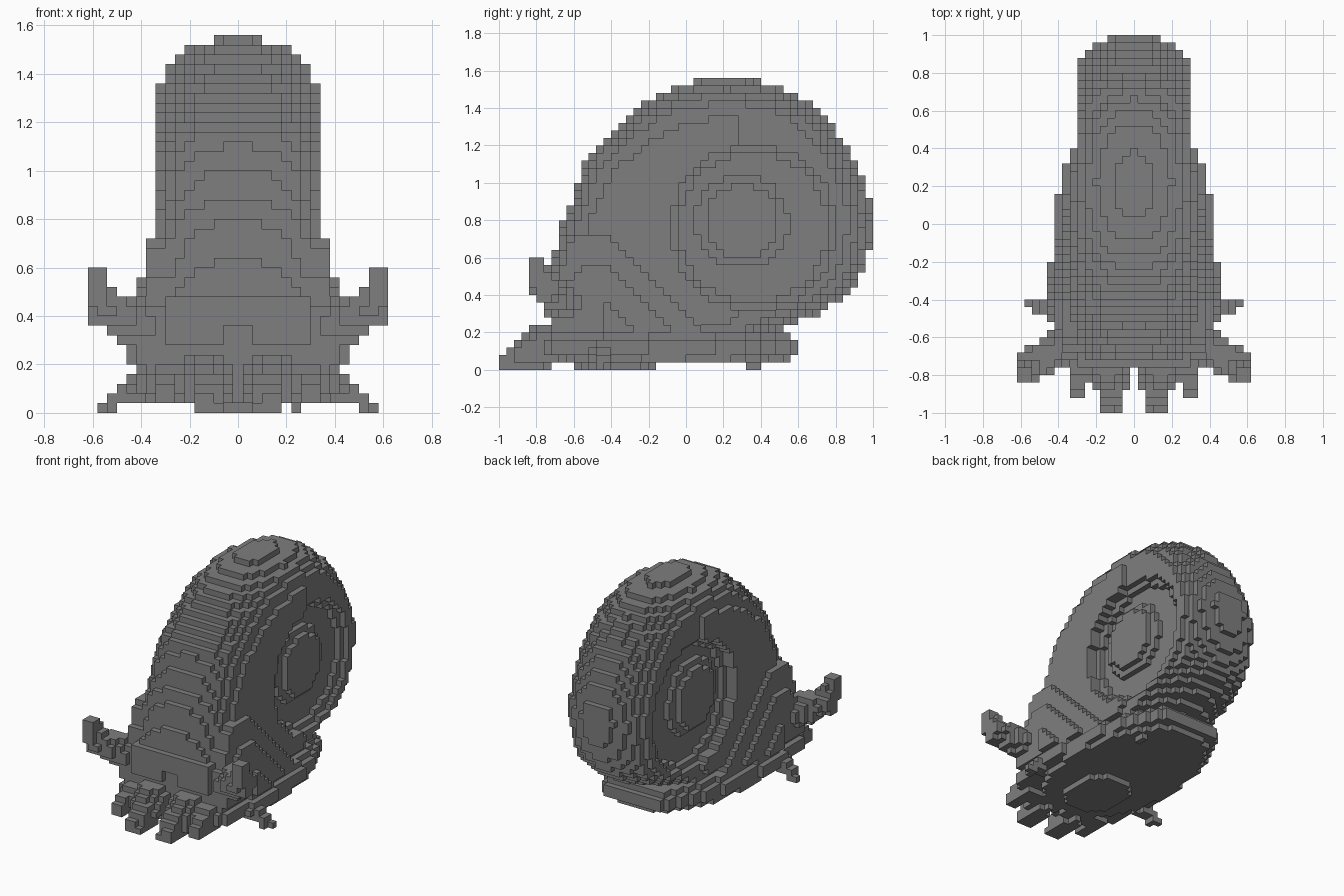
import bpy, bmesh
from math import hypot, sqrt
from mathutils import Vector

if "Cube" in bpy.data.objects:
    bpy.data.objects.remove(bpy.data.objects["Cube"])

S = 0.04                      # cube size
NX, NY, NZ = 15, 50, 39       # half width, length, height in cubes

grey = bpy.data.materials.new("stone_grey")
grey.use_nodes = True
COLOUR = (0.21, 0.21, 0.21, 1)
grey.diffuse_color = COLOUR
grey.node_tree.nodes["Principled BSDF"].inputs["Base Color"].default_value = COLOUR

# Side outline of the shell (y, z)
CONTROL = [Vector(p) for p in (
    (.22, 1.558), (.5, 1.51), (.72, 1.37), (.9, 1.13), (1, .82), (.93, .5),
    (.76, .33), (.5, .22), (.1, .1), (-.68, .3), (-.7, .64), (-.6, .94),
    (-.52, 1.14), (-.39, 1.28), (-.22, 1.43), (-.04, 1.52))]

# Half width of the foot along y
FOOT = [(-.84, .34), (-.7, .42), (-.3, .45), (.1, .41), (.3, .37), (.42, .31), (.62, .2)]


def smooth(points, steps=4):
    """Closed curve through the points."""
    out, n = [], len(points)
    for i in range(n):
        a, b, c, d = (points[(i + o) % n] for o in (-1, 0, 1, 2))
        for t in (s / steps for s in range(steps)):
            out.append((2 * b + (c - a) * t + (2 * a - 5 * b + 4 * c - d) * t ** 2
                        + (3 * b - a - 3 * c + d) * t ** 3) / 2)
    return out


OUTLINE = smooth(CONTROL)
EDGES = list(zip(OUTLINE, OUTLINE[1:] + OUTLINE[:1]))


def clamp(v, low, high):
    return max(low, min(high, v))


def depth(y, z):
    """Distance inside the shell outline, negative outside."""
    inside, best = False, 9
    for (ay, az), (by, bz) in EDGES:
        dy, dz = by - ay, bz - az
        t = clamp(((y - ay) * dy + (z - az) * dz) / (dy * dy + dz * dz), 0, 1)
        best = min(best, hypot(y - ay - t * dy, z - az - t * dz))
        if (az > z) != (bz > z) and y < ay + (z - az) * dy / dz:
            inside = not inside
    return best if inside else -best


def shell_width(y, z):
    d = depth(y, z)
    if d < 0:
        return -1
    # Rounded rim, squarer in front and underneath
    front = clamp(y, -.6, 0)
    rim = .28 + .14 * front - .5 * clamp(.6 - z, 0, .2)
    power = 2 - front
    w = .33 * (1 - (1 - min(d / rim, 1)) ** power) ** (1 / power)
    # The whorl narrows towards the back
    w = min(w, .33 if y < .3 else .29)
    # Raised hub in a round hollow
    hub = hypot(y - .3, z - .79)
    ring = hypot(y - .36, z - .76)
    if hub < .2:
        return .29
    if hub < .25:
        return .25
    if ring < .4:
        return min(w, .21)
    return min(w, .25) if ring < .44 else w


def foot_width(y):
    for (a, wa), (b, wb) in zip(FOOT, FOOT[1:]):
        if a <= y <= b:
            return wa + (wb - wa) * (y - a) / (b - a)
    return -1


def body_width(y, z):
    w = foot_width(y)
    front = -.73 + .35 * clamp(z - .36, 0, 1)     # leaning face
    if w < 0 or z < S or y < front:
        return -1
    if y > .57 and not .08 < z < .18:
        return -1
    if z < 2 * S:                                 # rounded sole
        return min(w - .02, .41 * sqrt(max(0, 1 - ((y + .1) / .69) ** 2)))
    if z < .2:                                    # flat crawling foot
        return w - (.04 if z > .16 else 0)
    top = min(.72 + .8 * min(y + .56, 0), .31 - y)  # sloping collar
    return min(w, .365 + .2 * (top - z)) if z < top else -1


def rod(a, b, ra, rb):
    """Test for a mirrored pair of tapered rods from a to b."""
    a, ab = Vector(a), Vector(b) - Vector(a)

    def test(p):
        q = Vector((abs(p.x), p.y, p.z)) - a
        t = clamp(q.dot(ab) / ab.length_squared, 0, 1)
        return (q - t * ab).length < ra + (rb - ra) * t
    return test


def eye(p):
    return .05 < abs(p.x) < .30 and .30 < p.z < .48 and -.76 < p.y < -.6


def belly(p):
    return p.z < S and hypot(p.x / .19, (p.y + .38) / .23) < 1


def heel(p):
    return p.z < S and abs(p.x - .24) < .02 and .32 < p.y < .4


STALKS = [rod((.39, -.66, .36), (.55, -.75, .43), .1, .08),
          rod((.56, -.76, .42), (.58, -.80, .56), .07, .05)]
FEELERS = [rod((.13, -.76, .13), (.12, -.97, .03), .12, .05),
           rod((.28, -.73, .13), (.30, -.89, .08), .09, .045)]
LEGS = [rod((.40, -.46, .12), (.55, -.43, .02), .06, .03)]

cells = {(i, j, k): Vector((i * S, (j + .5) * S - 1, (k + .5) * S))
         for i in range(-NX, NX + 1) for j in range(NY) for k in range(NZ)}
shell_w = {(j, k): shell_width((j + .5) * S - 1, (k + .5) * S)
           for j in range(NY) for k in range(NZ)}
body_w = {(j, k): body_width((j + .5) * S - 1, (k + .5) * S)
          for j in range(NY) for k in range(NZ)}

# Each cube belongs to the first part that claims it
PARTS = {
    "shell": lambda c, p: abs(p.x) < shell_w[c[1:]],
    "body": lambda c, p: abs(p.x) < body_w[c[1:]],
    "eyes": lambda c, p: eye(p),
    "belly": lambda c, p: belly(p) or heel(p),
    "eye_stalks": lambda c, p: any(f(p) for f in STALKS),
    "front_feelers": lambda c, p: any(f(p) for f in FEELERS),
    "side_legs": lambda c, p: any(f(p) for f in LEGS),
}
owner = {}
for c, p in cells.items():
    for name, test in PARTS.items():
        if test(c, p):
            owner[c] = name
            break


def build(name):
    """Make the outer cube faces of one part."""
    bm = bmesh.new()
    verts = {}

    def corner(key, co):
        if key not in verts:
            verts[key] = bm.verts.new(co)
        return verts[key]

    for c in [c for c, n in owner.items() if n == name]:
        for axis in range(3):
            u, v = (axis + 1) % 3, (axis + 2) % 3
            for side in (-1, 1):
                other = list(c)
                other[axis] += side
                if tuple(other) in owner:
                    continue
                loop = []
                for su, sv in ((-1, -1), (1, -1), (1, 1), (-1, 1)):
                    o = [0, 0, 0]
                    o[axis], o[u], o[v] = side, su, sv
                    key = tuple(2 * a + b for a, b in zip(c, o))
                    loop.append(corner(key, cells[c] + Vector(o) * S / 2))
                bm.faces.new(loop if side > 0 else loop[::-1])
    mesh = bpy.data.meshes.new(name)
    bm.to_mesh(mesh)
    bm.free()
    mesh.materials.append(grey)
    bpy.context.collection.objects.link(bpy.data.objects.new(name, mesh))


for part in PARTS:
    build(part)
